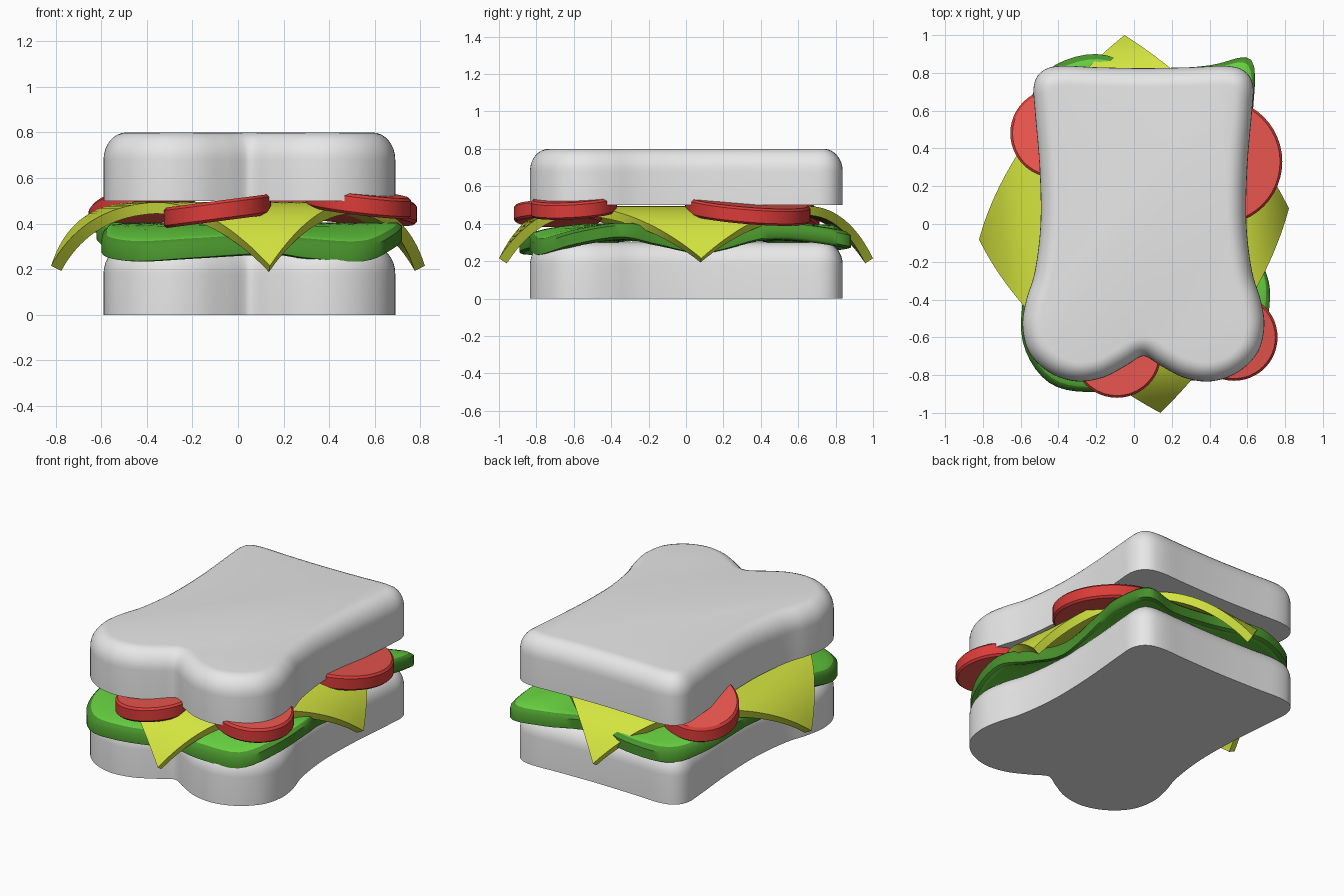
import bpy, bmesh, math
from mathutils import Vector

if "Cube" in bpy.data.objects:
    bpy.data.objects.remove(bpy.data.objects["Cube"])


def material(name, rgb):
    m = bpy.data.materials.new(name)
    m.diffuse_color = (*rgb, 1)
    m.use_nodes = True
    m.node_tree.nodes["Principled BSDF"].inputs["Base Color"].default_value = m.diffuse_color
    return m


BREAD = material("bread_grey", (0.8, 0.8, 0.8))
FLESH = material("tomato_flesh_red", (0.8, 0.09, 0.075))
SKIN = material("tomato_skin_red", (0.7, 0.045, 0.04))
CHEESE = material("cheese_yellow", (0.66, 0.78, 0.05))
LEAF = material("lettuce_light_green", (0.13, 0.62, 0.05))
LEAF_RIM = material("lettuce_dark_green", (0.065, 0.29, 0.025))


def spline(points, steps):
    """Closed smooth curve through the points."""
    pts, n, out = [Vector(p) for p in points], len(points), []
    for i in range(n):
        a, b, c, d = (pts[(i + k) % n] for k in (-1, 0, 1, 2))
        for s in range(steps):
            t = s / steps
            out.append(0.5 * (2 * b + (c - a) * t + (2 * a - 5 * b + 4 * c - d) * t * t
                              + (3 * b - a - 3 * c + d) * t ** 3))
    return out


def finish(name, bm, mats, angle=40):
    bmesh.ops.recalc_face_normals(bm, faces=bm.faces)
    me = bpy.data.meshes.new(name)
    bm.to_mesh(me)
    bm.free()
    for m in mats:
        me.materials.append(m)
    ob = bpy.data.objects.new(name, me)
    bpy.context.collection.objects.link(ob)
    bpy.ops.object.select_all(action='DESELECT')
    ob.select_set(True)
    bpy.context.view_layer.objects.active = ob
    bpy.ops.object.shade_smooth_by_angle(angle=math.radians(angle))
    return ob


def loft(name, rings, mats, rim=(), angle=40):
    """Skin between rings, capped at both ends; strips listed in rim use the second material."""
    bm = bmesh.new()
    vs = [[bm.verts.new(p) for p in r] for r in rings]
    n = len(vs[0])
    for k in range(len(vs) - 1):
        for i in range(n):
            j = (i + 1) % n
            f = bm.faces.new((vs[k][i], vs[k][j], vs[k + 1][j], vs[k + 1][i]))
            f.material_index = 1 if k in rim else 0
    bm.faces.new(vs[0])
    bm.faces.new(vs[-1])
    return finish(name, bm, mats, angle)


# Bread slices: mirrored half outline, flat below and rounded above
half = [(0, .825), (.25, .83), (.44, .837), (.535, .81), (.58, .735), (.575, .6), (.55, .3),
        (.545, 0), (.575, -.25), (.62, -.4), (.64, -.54), (.605, -.68), (.5, -.785),
        (.36, -.833), (.22, -.815), (.1, -.755), (.03, -.71), (0, -.70)]
outline = spline([(.05 + x, y) for x, y in half]
                 + [(.05 - x, y) for x, y in half[-2:0:-1]], 5)


def inset(loop, d):
    out = []
    for i, p in enumerate(loop):
        t = (loop[(i + 1) % len(loop)] - loop[i - 1]).normalized()
        out.append(p + d * Vector((t.y, -t.x)))
    return out


for name, z0 in (("bottom_bread_slice", 0), ("top_bread_slice", .5)):
    profile = [(0, 0)] + [(.1 * (1 - math.cos(a)), .18 + .12 * math.sin(a))
                          for a in (math.pi / 2 * k / 8 for k in range(9))]
    loft(name, [[(p.x, p.y, z0 + z) for p in inset(outline, d)] for d, z in profile], [BREAD])

# Lettuce: wavy thick leaf with a darker rim, rim path given as x, y, height
rim = spline([(.14, -.84, .30), (-.2, -.89, .28), (-.45, -.84, .265), (-.59, -.62, .29),
              (-.58, -.3, .35), (-.56, 0, .30), (-.62, .3, .36), (-.56, .62, .31),
              (-.45, .82, .29), (-.2, .9, .33), (.1, .82, .34), (.4, .84, .30),
              (.62, .87, .31), (.63, .6, .355), (.6, .4, .35), (.61, .1, .275),
              (.66, -.15, .32), (.72, -.35, .36), (.68, -.6, .32), (.55, -.78, .265),
              (.3, -.83, .28)], 5)


def leaf_ring(t, dz):
    return [(.04 + t * (p.x - .04), t * p.y, .36 + (p.z - .36) * t ** 5 + dz) for p in rim]


ts = (.1, .4, .6, .7, .8, .88, .93, .97)
rings = ([leaf_ring(t, -.045) for t in ts] + [leaf_ring(1, -.03), leaf_ring(1, .03)]
         + [leaf_ring(t, .045) for t in reversed(ts)])
loft("lettuce_leaf", rings, [LEAF, LEAF_RIM], (len(ts) - 1, len(ts), len(ts) + 1), 50)


# Cheese: square slice turned on its corner, all four corners drooping
def droop(s, start, length, pull):
    t = max(0, abs(s) - start) / (length - start)
    return math.copysign(abs(s) - pull * t * t, s), .28 * t * t


N = 32
bm = bmesh.new()
grid = []
for i in range(N + 1):
    row = []
    for j in range(N + 1):
        u, v = 2 * i / N - 1, 2 * j / N - 1
        a, b = (u - v) / 2, (u + v) / 2
        pa, da = droop(a, .4, 1, .18)
        pb, db = droop(b * 1.08, .6, 1.08, .08)
        row.append(bm.verts.new((pa - .095 * pb + .045 * b * b, pb + .1 * pa, .495 - da - db)))
    grid.append(row)
for i in range(N):
    for j in range(N):
        bm.faces.new((grid[i][j], grid[i + 1][j], grid[i + 1][j + 1], grid[i][j + 1]))
# thickness is added downwards with a second layer
for f in bm.faces:
    f.normal_update()
    if f.normal.z < 0:
        f.normal_flip()
cheese_ob = finish("cheese_slice", bm, [CHEESE])
solid = cheese_ob.modifiers.new("thickness", 'SOLIDIFY')
solid.thickness = .05
solid.offset = -1 if cheese_ob.data.polygons[0].normal.z > 0 else 1
bpy.ops.object.modifier_apply(modifier=solid.name)
bpy.ops.object.shade_smooth_by_angle(angle=math.radians(40))

# Tomato slices: x, y, radius, height, tilt along x, tilt along y
slices = [("right_tomato_slice", .45, .33, .335, .475, -.1, -.08),
          ("front_right_tomato_slice", .53, -.6, .23, .495, -.12, .06),
          ("front_tomato_slice", -.09, -.685, .235, .455, .13, 0),
          ("left_tomato_slice", -.42, .48, .235, .48, .25, -.25)]
for name, x, y, r, z, sx, sy in slices:
    rings = []
    for d, h in ((.012, -.045), (0, -.033), (0, .033), (.012, .045)):
        ring = []
        for k in range(48):
            a = math.tau * k / 48
            dx, dy = (r - d) * math.cos(a), (r - d) * math.sin(a)
            ring.append((x + dx, y + dy, z + h + sx * dx + sy * dy))
        rings.append(ring)
    loft(name, rings, [FLESH, SKIN], (0, 1, 2), 30)
